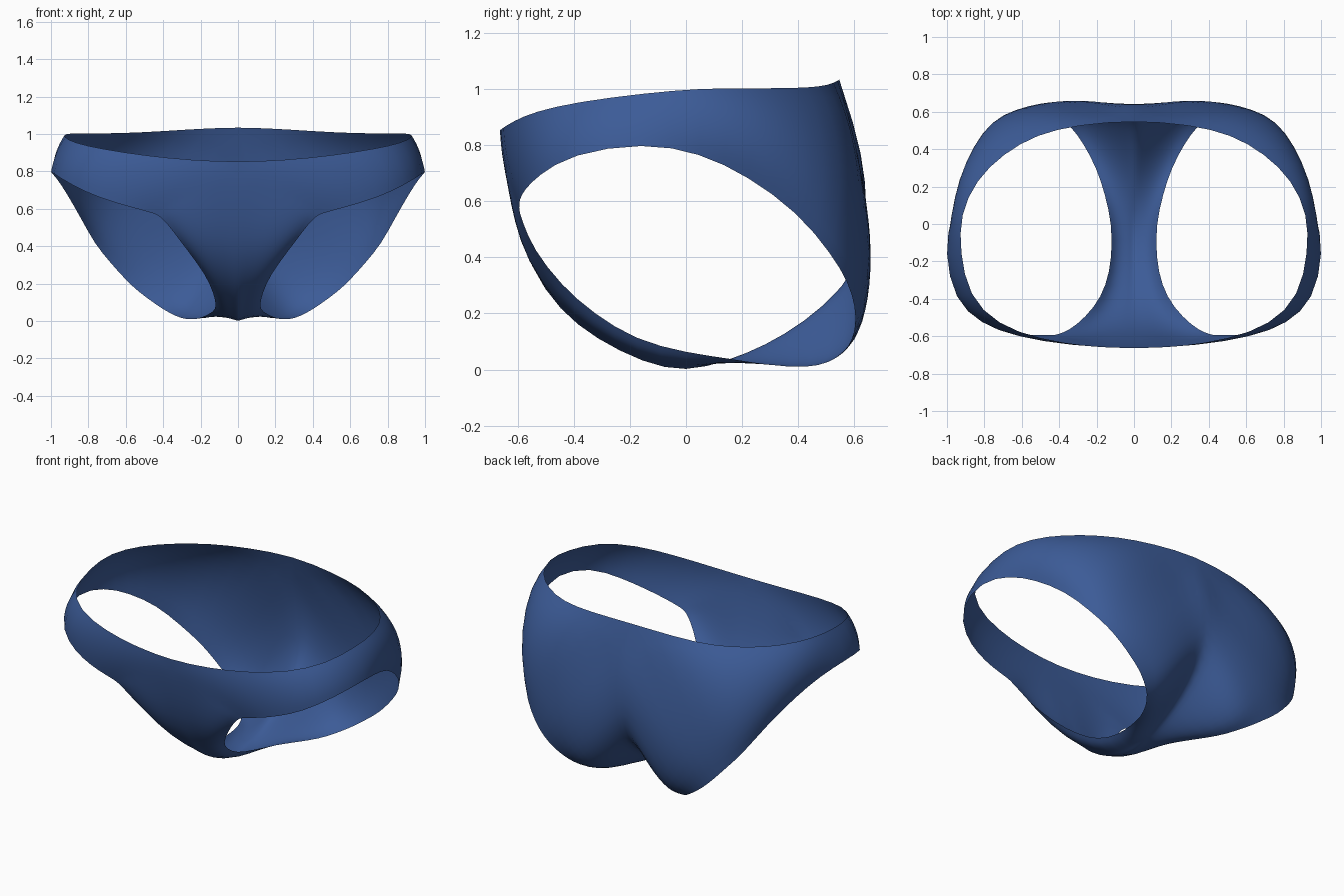
import bpy, bmesh
from mathutils import Vector

# Right half is a ring round the leg hole: outer loop = waist + centre seam
OUTER = [(0, -.668, .85), (.25, -.655, .86), (.5, -.617, .885), (.73, -.54, .92),
         (.885, -.385, .955), (.93, -.15, .985), (.93, .05, 1.003), (.845, .235, 1.003),
         (.70, .375, 1.003), (.52, .48, 1.008), (.3, .53, 1.022), (0, .555, 1.04),
         (0, .63, .8), (0, .648, .6), (0, .635, .45), (0, .565, .31), (0, .42, .18),
         (0, .28, .09), (0, .15, .033), (0, 0, -.014), (0, -.15, .02), (0, -.32, .105),
         (0, -.45, .205), (0, -.555, .36), (0, -.615, .55), (0, -.65, .72)]
# Inner loop = leg opening, matched point for point
LEG = [(.44, -.595, .575), (.56, -.595, .605), (.68, -.577, .64), (.82, -.53, .69),
       (.96, -.41, .77), (1.015, -.15, .81), (.975, .05, .773), (.92, .22, .69),
       (.845, .40, .56), (.765, .52, .41), (.68, .58, .31), (.60, .605, .22),
       (.53, .605, .155), (.46, .593, .105), (.40, .565, .062), (.33, .515, .025),
       (.27, .43, .005), (.20, .30, .015), (.155, .16, .038), (.118, 0, .06),
       (.118, -.18, .105), (.148, -.33, .20), (.21, -.445, .30), (.31, -.545, .43),
       (.38, -.582, .525), (.42, -.593, .56)]
# Outward swell of the cloth between the two loops
SWELL = [.015, .015, .015, .02, .015, .01, .02, .055, .08, .10, .095, .08, .06,
         .05, .055, .06, .04, .02, .015, .015, .015, .02, .025, .025, .02, .015]
CENTRE = Vector((0, 0, .6))
ROWS = 6
BACK = 11          # first column of the centre seam

bm = bmesh.new()
grid = []
for i, (o, l, s) in enumerate(zip(OUTER, LEG, SWELL)):
    o, l = Vector(o), Vector(l)
    column = []
    for r in range(ROWS + 1):
        t = r / ROWS
        # flat at the centre seam, evenly rounded below the waist
        bulge = 6.75 * t * t * (1 - t) if i >= BACK else 4 * t * (1 - t)
        p = o.lerp(l, t)
        column.append(bm.verts.new(p + (p - CENTRE).normalized() * s * bulge))
    grid.append(column)
for i in range(len(grid)):
    a, b = grid[i], grid[(i + 1) % len(grid)]
    for r in range(ROWS):
        bm.faces.new((a[r], a[r + 1], b[r + 1], b[r]))
mesh = bpy.data.meshes.new("briefs")
bm.to_mesh(mesh)
bm.free()

# Briefs: mirrored and smoothed sheet
briefs = bpy.data.objects.new("briefs", mesh)
bpy.context.collection.objects.link(briefs)
mirror = briefs.modifiers.new("mirror", 'MIRROR')
mirror.use_clip = True
mirror.merge_threshold = .001
smooth = briefs.modifiers.new("smooth", 'SUBSURF')
smooth.levels = smooth.render_levels = 1
mesh.shade_smooth()

# Blue cloth
cloth = bpy.data.materials.new("blue_cloth")
cloth.diffuse_color = (.045, .105, .31, 1)
mesh.materials.append(cloth)
